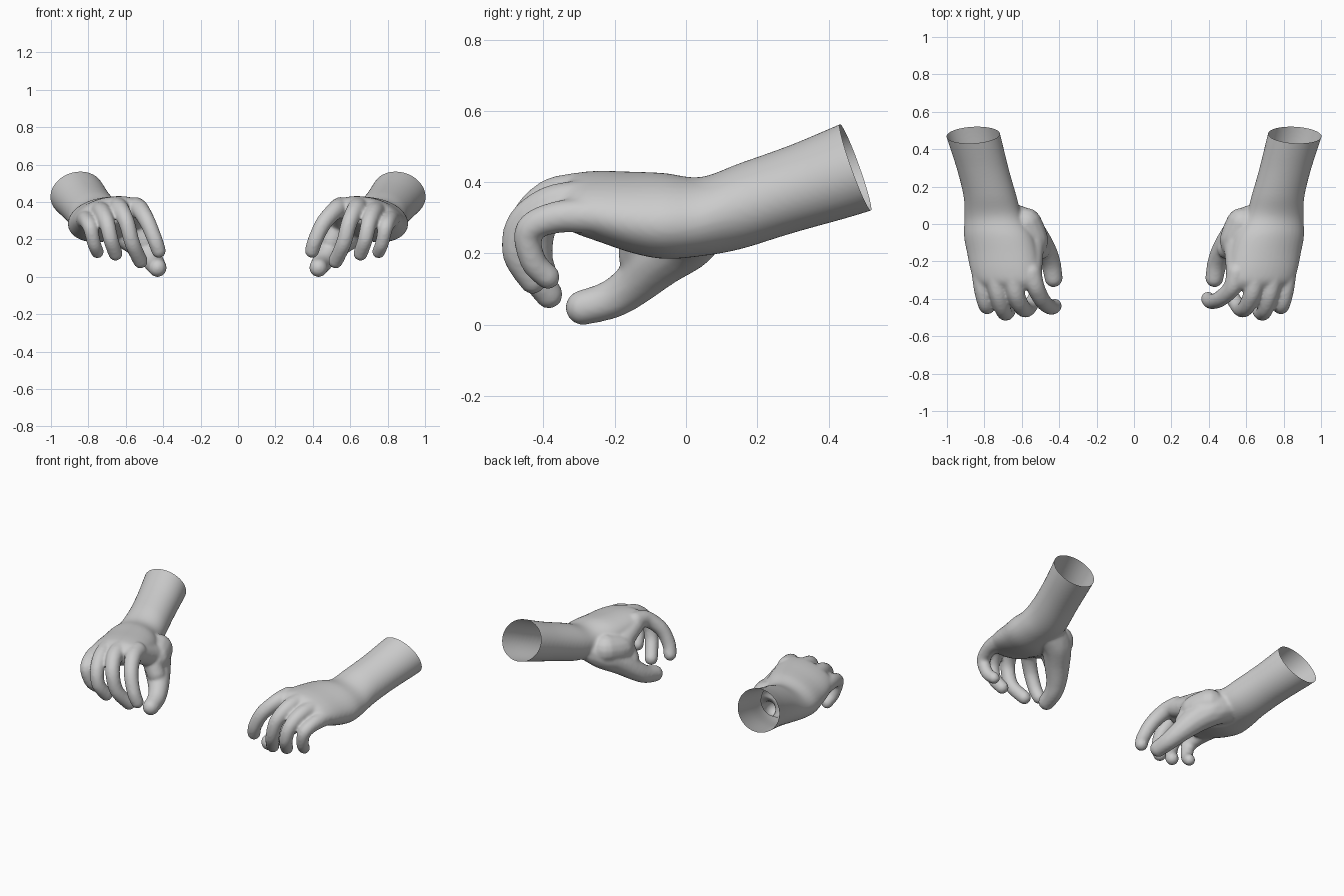
import bpy, bmesh, math
from mathutils import Vector

if "Cube" in bpy.data.objects:
    bpy.data.objects.remove(bpy.data.objects["Cube"])


def spline(pts, n):
    """Catmull-Rom through tuples of any length."""
    p = [pts[0]] + list(pts) + [pts[-1]]
    out = []
    for i in range(1, len(p) - 2):
        for k in range(n):
            t = k / n
            out.append([0.5 * (2 * b + (c - a) * t + (2 * a - 5 * b + 4 * c - d) * t * t
                               + (3 * b - a - 3 * c + d) * t ** 3)
                        for a, b, c, d in zip(*p[i - 1:i + 3])])
    return out + [list(pts[-1])]


def loft(verts, faces, rings):
    """Skin equal-sized rings into a closed solid."""
    base, n = len(verts), len(rings[0])
    for ring in rings:
        verts.extend(ring)
    for r in range(len(rings) - 1):
        for i in range(n):
            a, b = base + r * n + i, base + r * n + (i + 1) % n
            faces.append((a, b, b + n, a + n))
    faces.append(tuple(range(base, base + n))[::-1])
    faces.append(tuple(range(len(verts) - n, len(verts))))


def body(verts, faces, sections, sides=36):
    """Loft rounded cross-sections (x, y, z, half width, half height, roll)."""
    rings = []
    for x, y, z, w, h, roll in spline(sections, 5):
        ring = []
        for i in range(sides):
            a = 2 * math.pi * i / sides
            u, v = w * math.cos(a), h * math.sin(a)
            ring.append((x + u * math.cos(roll) + v * math.sin(roll), y,
                         z - u * math.sin(roll) + v * math.cos(roll)))
        rings.append(ring)
    loft(verts, faces, rings)


def digit(verts, faces, path, sides=12):
    """Fleshy tapered digit: overlapping balls along (x, y, z, radius)."""
    for x, y, z, r in spline(path, 7):
        rings = []
        for k in range(8):
            lat = math.pi * (k + 0.3) / 7.6
            s, c = r * math.sin(lat), r * math.cos(lat)
            rings.append([(x + s * math.cos(2 * math.pi * i / sides),
                           y + s * math.sin(2 * math.pi * i / sides), z + c)
                          for i in range(sides)])
        loft(verts, faces, rings)


# Forearm, wrist and palm
ARM = [(.90, .62, .49, .147, .137, 0), (.86, .475, .443, .146, .137, 0),
       (.81, .30, .382, .139, .125, 0), (.770, .15, .332, .142, .121, .05),
       (.752, .04, .303, .155, .110, .15), (.725, -.06, .305, .187, .117, .20),
       (.705, -.15, .315, .192, .109, .22), (.69, -.25, .333, .187, .092, .22),
       (.68, -.31, .340, .172, .077, .22), (.67, -.35, .337, .14, .05, .22)]

# Little, ring and middle fingers, thumb and thumb web
DIGITS = [
    [(.82, -.25, .305, .052), (.81, -.36, .302, .046), (.79, -.44, .265, .041),
     (.77, -.43, .18, .038), (.752, -.388, .134, .036)],
    [(.745, -.27, .35, .058), (.725, -.38, .342, .049), (.70, -.46, .285, .044),
     (.68, -.475, .20, .042), (.655, -.43, .125, .040)],
    [(.65, -.28, .372, .058), (.63, -.38, .360, .050), (.595, -.45, .29, .045),
     (.565, -.45, .18, .043), (.522, -.385, .085, .041)],
    [(.68, .03, .28, .09), (.60, .0, .24, .09), (.535, -.07, .187, .08),
     (.475, -.145, .115, .063), (.445, -.21, .071, .055), (.43, -.290, .048, .050)],
    [(.58, .0, .28, .09), (.54, -.08, .265, .083), (.53, -.125, .25, .062),
     (.50, -.135, .19, .056)],
    [(.55, -.10, .28, .075), (.55, -.18, .32, .065), (.55, -.26, .355, .06)],
]
# The index finger bends a little differently on each hand
INDEX_BASE = [(.55, -.26, .37, .058), (.525, -.34, .360, .050)]
INDEX = {1: [(.46, -.40, .29, .045), (.415, -.415, .20, .042), (.396, -.40, .14, .040)],
         -1: [(.485, -.415, .295, .045), (.445, -.445, .20, .042), (.424, -.438, .14, .040)]}


def build_hand(name, side):
    verts, faces = [], []
    body(verts, faces, ARM)
    for path in DIGITS + [INDEX_BASE + INDEX[side]]:
        digit(verts, faces, path)
    if side < 0:
        faces = [f[::-1] for f in faces]
    mesh = bpy.data.meshes.new(name)
    mesh.from_pydata([(side * x, y, z) for x, y, z in verts], [], faces)
    obj = bpy.data.objects.new(name, mesh)
    bpy.context.collection.objects.link(obj)

    # Fuse everything into one skin and soften the joins
    fuse = obj.modifiers.new("fuse", 'REMESH')
    fuse.mode = 'VOXEL'
    fuse.voxel_size = 0.008
    soft = obj.modifiers.new("soften", 'SMOOTH')
    soft.factor = 0.5
    soft.iterations = 12
    bpy.context.view_layer.update()
    deps = bpy.context.evaluated_depsgraph_get()
    skin = bpy.data.meshes.new_from_object(obj.evaluated_get(deps))
    obj.modifiers.clear()

    # Slice the forearm to leave an open end
    bm = bmesh.new()
    bm.from_mesh(skin)
    bmesh.ops.bisect_plane(bm, geom=bm.verts[:] + bm.edges[:] + bm.faces[:],
                           plane_co=Vector((side * .86, .475, .443)),
                           plane_no=Vector((side * .08, .94, .345)).normalized(),
                           clear_outer=True)
    for f in bm.faces:
        f.smooth = True
    bm.to_mesh(skin)
    bm.free()
    obj.data = skin


build_hand("left_hand", 1)
build_hand("right_hand", -1)
